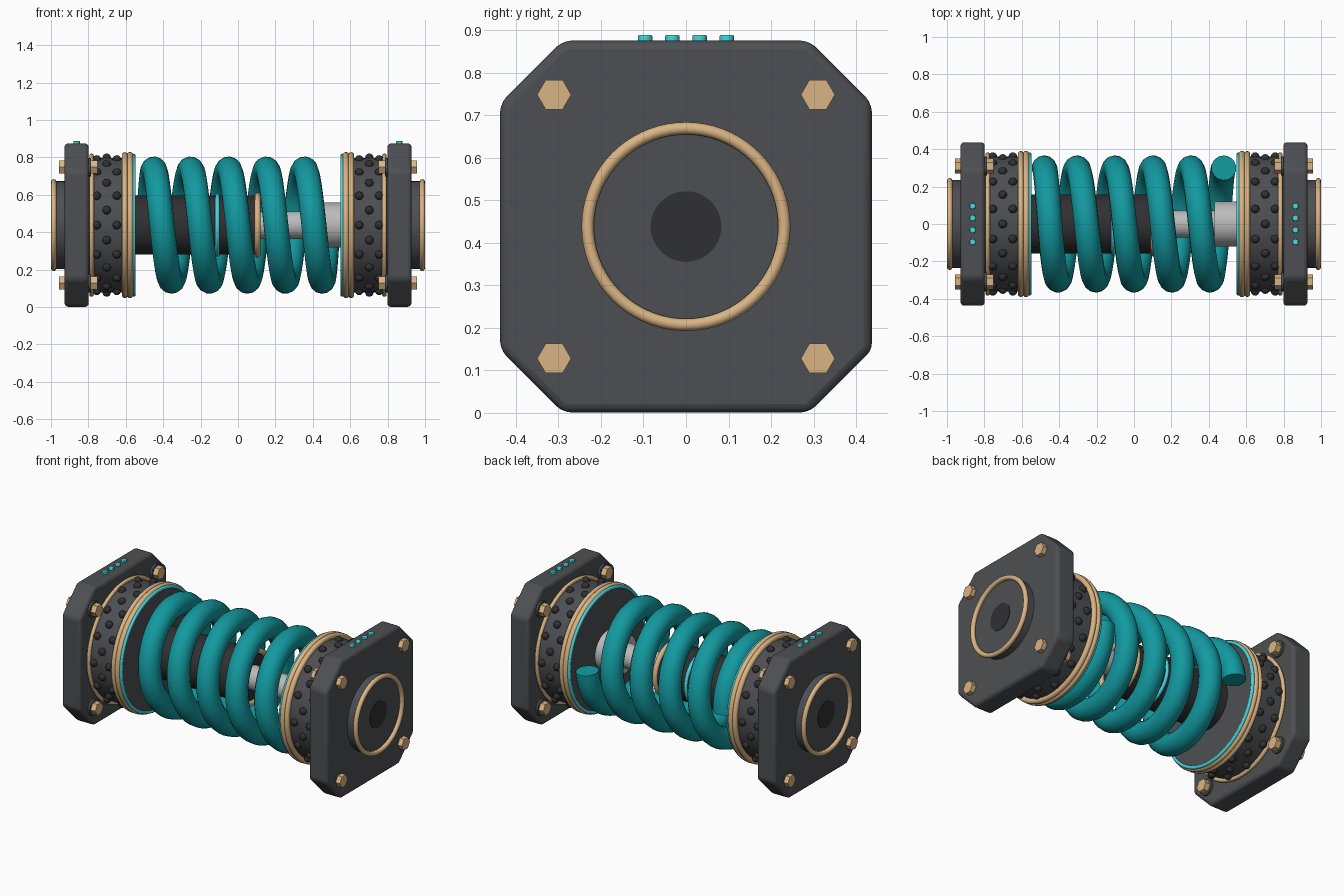
import bpy, bmesh
from math import pi, sin, cos, radians
from mathutils import Vector

if "Cube" in bpy.data.objects:
    bpy.data.objects.remove(bpy.data.objects["Cube"])

CZ = 0.438  # height of the main axis


def mat(name, r, g, b):
    m = bpy.data.materials.new(name)
    m.diffuse_color = (r, g, b, 1)
    m.use_nodes = True
    m.node_tree.nodes["Principled BSDF"].inputs["Base Color"].default_value = m.diffuse_color
    return m


DARK = mat("dark_grey", 0.075, 0.078, 0.085)
BLACK = mat("black", 0.03, 0.03, 0.033)
GOLD = mat("gold", 0.70, 0.46, 0.23)
TEAL = mat("teal", 0.006, 0.32, 0.35)
CYAN = mat("cyan", 0.06, 0.68, 0.74)
STEEL = mat("steel", 0.5, 0.5, 0.5)


def finish(name, m, bevel=0, segs=2, smooth=True):
    o = bpy.context.object
    o.name = name
    o.data.materials.clear()
    o.data.materials.append(m)
    if bevel:
        b = o.modifiers.new("bevel", 'BEVEL')
        b.width, b.segments, b.limit_method = bevel, segs, 'ANGLE'
    if smooth:
        bpy.ops.object.shade_smooth_by_angle(angle=radians(35))
    return o


def rod(name, x0, x1, r, m, y=0, z=0, n=64, bevel=0):
    """Cylinder along x between x0 and x1, offset from the axis."""
    bpy.ops.mesh.primitive_cylinder_add(vertices=n, radius=r, depth=abs(x1 - x0),
        location=((x0 + x1) / 2, y, CZ + z), rotation=(0, pi / 2, 0))
    return finish(name, m, bevel, smooth=n > 8)


def ring(name, x, major, minor, m):
    bpy.ops.mesh.primitive_torus_add(major_radius=major, minor_radius=minor,
        major_segments=72, minor_segments=12, location=(x, 0, CZ), rotation=(0, pi / 2, 0))
    return finish(name, m)


def end_plate(name, x0, x1):
    h, c = 0.437, 0.29
    pts = [(h, -c), (h, c), (c, h), (-c, h), (-h, c), (-h, -c), (-c, -h), (c, -h)]
    bm = bmesh.new()
    f = bm.faces.new([bm.verts.new((x0, y, CZ + z)) for y, z in pts])
    ext = bmesh.ops.extrude_face_region(bm, geom=[f])
    bmesh.ops.translate(bm, vec=(x1 - x0, 0, 0),
        verts=[v for v in ext["geom"] if isinstance(v, bmesh.types.BMVert)])
    bmesh.ops.recalc_face_normals(bm, faces=bm.faces)
    me = bpy.data.meshes.new(name)
    bm.to_mesh(me)
    o = bpy.data.objects.new(name, me)
    bpy.context.collection.objects.link(o)
    bpy.ops.object.select_all(action='DESELECT')
    bpy.context.view_layer.objects.active = o
    o.select_set(True)
    finish(name, DARK, 0.02, 3)


def drum_studs(name, s):
    bm = bmesh.new()
    for row, x in enumerate((0.755, 0.702, 0.648)):
        for i in range(14):
            a = 2 * pi * (i + 0.5 * (row % 2)) / 14
            res = bmesh.ops.create_uvsphere(bm, u_segments=14, v_segments=8, radius=0.023)
            bmesh.ops.translate(bm, verts=res["verts"],
                vec=(s * x, -0.36 * cos(a), CZ + 0.36 * sin(a)))
    me = bpy.data.meshes.new(name)
    bm.to_mesh(me)
    for p in me.polygons:
        p.use_smooth = True
    me.materials.append(BLACK)
    bpy.context.collection.objects.link(bpy.data.objects.new(name, me))


# Both end assemblies
for s, side in ((-1, "left"), (1, "right")):
    end_plate(side + "_end_plate", s * 0.798, s * 0.928)
    rod(side + "_hub", s * 0.92, s * 0.978, 0.235, DARK)
    rod(side + "_hub_bore", s * 0.93, s * 0.981, 0.083, BLACK)
    ring(side + "_hub_ring", s * 0.985, 0.231, 0.0145, GOLD)

    # Studded drum with gold bands and spring seat
    rod(side + "_drum", s * 0.58, s * 0.80, 0.36, DARK)
    drum_studs(side + "_drum_studs", s)
    ring(side + "_drum_outer_band", s * 0.783, 0.371, 0.012, GOLD)
    ring(side + "_drum_inner_band", s * 0.605, 0.374, 0.016, GOLD)
    ring(side + "_seat_band", s * 0.577, 0.374, 0.017, GOLD)
    rod(side + "_spring_seat", s * 0.552, s * 0.59, 0.372, DARK)
    ring(side + "_seat_light_ring", s * 0.557, 0.372, 0.010, CYAN)

    # Corner bolts
    for y in (-0.31, 0.31):
        for z in (-0.31, 0.31):
            rod(side + "_bolt_head", s * 0.92, s * 0.957, 0.04, GOLD, y, z, 6)
            rod(side + "_bolt_washer", s * 0.785, s * 0.80, 0.05, DARK, y, z, 24)
            rod(side + "_bolt_nut", s * 0.752, s * 0.79, 0.04, GOLD, y, z, 6)

    # Indicator lights on top of the plate
    for i in range(4):
        bpy.ops.mesh.primitive_cylinder_add(vertices=20, radius=0.017, depth=0.03,
            location=(s * 0.863, (i - 1.5) * 0.064, 0.873))
        finish(side + "_indicator_light", CYAN, 0.003)

# Central damper: body, piston rod and collar
rod("damper_body", -0.56, 0.10, 0.158, BLACK)
ring("damper_light_ring", -0.11, 0.157, 0.012, CYAN)
ring("damper_end_ring", 0.105, 0.158, 0.016, GOLD)
rod("piston_rod", 0.09, 0.56, 0.073, STEEL)
rod("rod_collar", 0.43, 0.56, 0.12, STEEL)

# Coil spring: five turns with slightly closed ends
TURNS, PITCH, STEPS = 5, 0.203, 48
cu = bpy.data.curves.new("coil_spring", 'CURVE')
cu.dimensions = '3D'
cu.bevel_depth, cu.bevel_resolution, cu.use_fill_caps = 0.067, 5, True
sp = cu.splines.new('POLY')
n = TURNS * STEPS + 1
sp.points.add(n - 1)
for i in range(n):
    t = i / STEPS
    x = (t - TURNS / 2) * PITCH
    x += 0.0275 * (max(0, 1 - 2 * t) ** 2 - max(0, 1 - 2 * (TURNS - t)) ** 2)
    a = 2 * pi * t
    sp.points[i].co = (x, 0.30 * cos(a), CZ + 0.30 * sin(a), 1)
sp.use_smooth = True
spring = bpy.data.objects.new("coil_spring", cu)
bpy.context.collection.objects.link(spring)
bpy.ops.object.select_all(action='DESELECT')
bpy.context.view_layer.objects.active = spring
spring.select_set(True)
bpy.ops.object.convert(target='MESH')
finish("coil_spring", TEAL)
